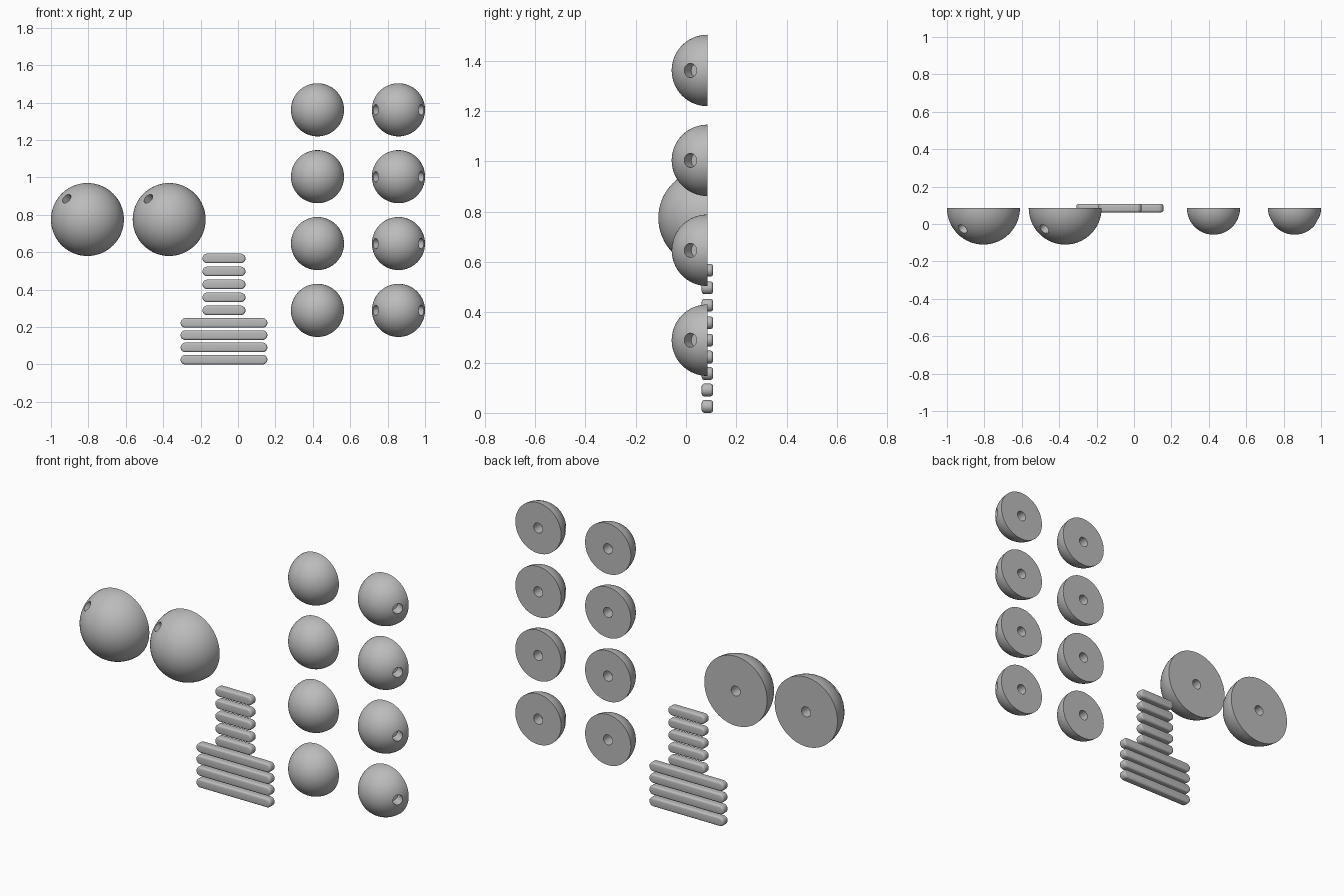
import bpy, bmesh, math
from mathutils import Matrix, Vector

default = bpy.data.objects.get("Cube")
if default:
    bpy.data.objects.remove(default, do_unlink=True)

FLAT_Y = 0.085      # plane of the cut faces
HOLE_R = 0.028
HOLE_DEPTH = 0.06

grey = bpy.data.materials.new("light grey")
grey.use_nodes = True
grey.diffuse_color = (0.5, 0.5, 0.5, 1)
grey.node_tree.nodes["Principled BSDF"].inputs["Base Color"].default_value = (0.5, 0.5, 0.5, 1)


def new_object(name, bm):
    bmesh.ops.recalc_face_normals(bm, faces=bm.faces)
    mesh = bpy.data.meshes.new(name)
    bm.to_mesh(mesh)
    bm.free()
    mesh.materials.append(grey)
    obj = bpy.data.objects.new(name, mesh)
    bpy.context.collection.objects.link(obj)
    return obj


def finish(obj):
    """Apply the modifiers and smooth everything but the sharp rims."""
    bpy.ops.object.select_all(action='DESELECT')
    obj.select_set(True)
    bpy.context.view_layer.objects.active = obj
    for mod in list(obj.modifiers):
        bpy.ops.object.modifier_apply(modifier=mod.name)
    bpy.ops.object.shade_smooth_by_angle(angle=math.radians(30))


def drill(obj, start, direction):
    """Cut a blind round hole that enters the body at start."""
    bm = bmesh.new()
    bmesh.ops.create_cone(bm, cap_ends=True, segments=32, radius1=HOLE_R,
                          radius2=HOLE_R, depth=HOLE_DEPTH * 2)
    turn = direction.to_track_quat('Z', 'Y').to_matrix().to_4x4()
    bm.transform(Matrix.Translation(start) @ turn)
    cutter = new_object("hole_cutter", bm)
    cutter.hide_render = True
    mod = obj.modifiers.new("hole", 'BOOLEAN')
    mod.object = cutter
    mod.solver = 'EXACT'
    return cutter


def half_ball(name, radius, hole_dirs):
    """Half sphere bulging to the front, drilled in its flat back and along hole_dirs."""
    bm = bmesh.new()
    bmesh.ops.create_uvsphere(bm, u_segments=64, v_segments=32, radius=radius,
                              matrix=Matrix.Rotation(math.pi / 2, 4, 'X'))
    bmesh.ops.delete(bm, geom=[v for v in bm.verts if v.co.y > 1e-4], context='VERTS')
    bmesh.ops.holes_fill(bm, edges=[e for e in bm.edges if e.is_boundary])
    obj = new_object(name, bm)
    cutters = [drill(obj, Vector((0, 0, 0)), Vector((0, 1, 0)))]
    cutters += [drill(obj, d * radius, d) for d in hole_dirs]
    finish(obj)
    for cutter in cutters:
        bpy.data.objects.remove(cutter, do_unlink=True)
    return obj


def place(obj, name, spots):
    """Put the part on the first spot and linked copies on the others."""
    for i, (x, z) in enumerate(spots):
        item = obj
        if i:
            item = obj.copy()
            bpy.context.collection.objects.link(item)
        item.name = f"{name}_{i + 1}"
        item.location = (x, FLAT_Y, z)


def peg(name, length, radius=0.0255, thick=0.045):
    """Stadium outline, extruded and rounded along its edges."""
    bm = bmesh.new()
    points = []
    for side in (1, -1):
        for k in range(17):
            a = math.pi * (k / 16 - 0.5)
            points.append(bm.verts.new((side * (length / 2 - radius + radius * math.cos(a)),
                                        -thick / 2, side * radius * math.sin(a))))
    face = bm.faces.new(points)
    ext = bmesh.ops.extrude_face_region(bm, geom=[face])
    bmesh.ops.translate(bm, vec=(0, thick, 0),
                        verts=[v for v in ext["geom"] if isinstance(v, bmesh.types.BMVert)])
    obj = new_object(name, bm)
    mod = obj.modifiers.new("round", 'BEVEL')
    mod.width = 0.011
    mod.segments = 4
    mod.limit_method = 'ANGLE'
    mod.angle_limit = math.radians(40)
    finish(obj)
    return obj


# Large half balls with two holes on a diagonal
e = math.radians(35.3)
s = math.cos(e) * math.sqrt(0.5)
large = half_ball("large_half_ball", 0.195,
                  [Vector((k * s, -math.sin(e), -k * s)) for k in (1, -1)])
place(large, "large_half_ball", [(-0.805, 0.775), (-0.368, 0.775)])

# Small half balls, one column plain and one with side holes
rows = [0.289 + 0.3575 * i for i in range(4)]
plain = half_ball("plain_half_ball", 0.142, [])
place(plain, "plain_half_ball", [(0.425, z) for z in rows])
e = math.radians(29)
sided = half_ball("side_hole_half_ball", 0.142,
                  [Vector((k * math.cos(e), -math.sin(e), 0)) for k in (1, -1)])
place(sided, "side_hole_half_ball", [(0.858, z) for z in rows])

# Stack of connecting pegs
place(peg("long_peg", 0.464), "long_peg", [(-0.075, 0.0255 + 0.0655 * i) for i in range(4)])
place(peg("short_peg", 0.23), "short_peg", [(-0.075, 0.289 + 0.0695 * i) for i in range(5)])
